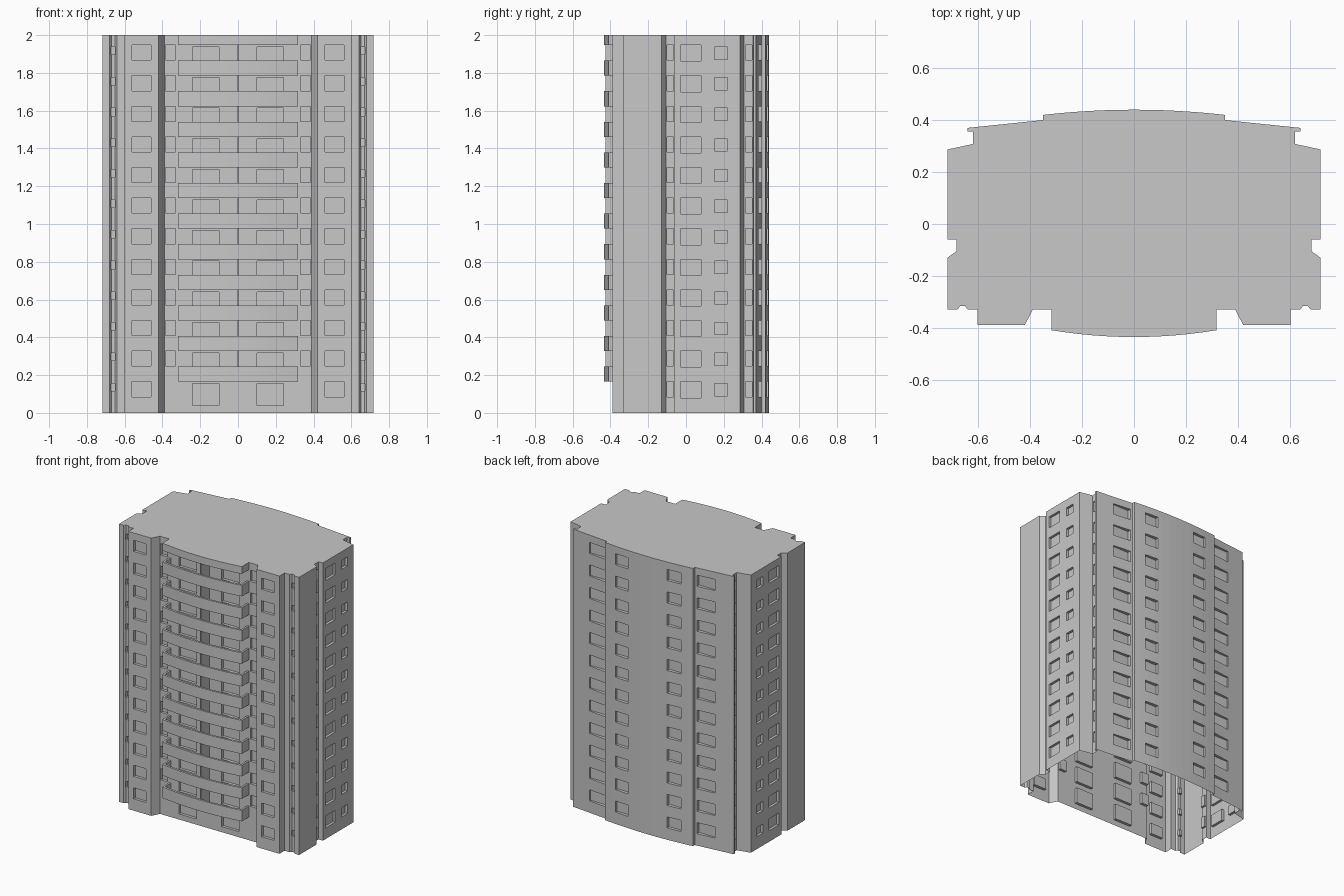
import bpy, bmesh

if "Cube" in bpy.data.objects:
    bpy.data.objects.remove(bpy.data.objects["Cube"])

FLOORS, STEP = 12, 0.162

concrete = bpy.data.materials.new("light grey concrete")
concrete.use_nodes = True
grey = (0.58, 0.58, 0.58, 1)
concrete.diffuse_color = grey
concrete.node_tree.nodes["Principled BSDF"].inputs["Base Color"].default_value = grey


def add_prism(bm, outline, z0, z1):
    """Extrude a plan outline from z0 to z1."""
    face = bm.faces.new([bm.verts.new((x, y, z0)) for x, y in outline])
    top = bmesh.ops.extrude_face_region(bm, geom=[face])["geom"]
    bmesh.ops.translate(bm, vec=(0, 0, z1 - z0),
                        verts=[v for v in top if isinstance(v, bmesh.types.BMVert)])


def add_box(bm, x0, x1, y0, y1, z0, z1):
    add_prism(bm, [(x0, y0), (x1, y0), (x1, y1), (x0, y1)], z0, z1)


def make_object(name, bm):
    bmesh.ops.recalc_face_normals(bm, faces=bm.faces)
    mesh = bpy.data.meshes.new(name)
    bm.to_mesh(mesh)
    bm.free()
    mesh.materials.append(concrete)
    obj = bpy.data.objects.new(name, mesh)
    bpy.context.collection.objects.link(obj)
    return obj


def arc(half, y_mid, rise, n=12):
    """Shallow curve from -half to +half."""
    xs = [half * (2 * i / n - 1) for i in range(n + 1)]
    return [(x, y_mid + rise * (x / half) ** 2) for x in xs]


# Tower body: half plan mirrored, with grooves, pillars and a bowed back
half_plan = [(0.39, -0.33), (0.42, -0.388), (0.602, -0.388), (0.602, -0.33),
             (0.64, -0.33), (0.65, -0.316), (0.67, -0.316), (0.68, -0.33),
             (0.718, -0.33), (0.718, -0.13), (0.684, -0.105), (0.684, -0.06),
             (0.718, -0.06), (0.718, 0.287), (0.62, 0.308), (0.62, 0.356),
             (0.64, 0.357), (0.64, 0.37), (0.35, 0.4)]
plan = half_plan + arc(0.35, 0.44, -0.02)[::-1] + [(-x, y) for x, y in half_plan[::-1]]
bm = bmesh.new()
add_prism(bm, plan, 0, 2)
body = make_object("tower_body", bm)

# Window openings per floor: x range, y range, z range, first floor
openings = [
    (0.46, 0.56, -0.45, -0.368, 0.085, 0.165, 0),    # pillar windows
    (0.33, 0.385, -0.45, -0.31, 0.085, 0.165, 1),    # side windows by balconies
    (0.10, 0.24, -0.45, -0.31, 0.04, 0.155, 0),      # balcony doors
    (0.648, 0.672, -0.45, -0.3, 0.115, 0.155, 0),    # corner slits
    (0.70, 0.8, -0.03, 0.08, 0.08, 0.165, 0),        # large side windows
    (0.70, 0.8, 0.15, 0.22, 0.09, 0.155, 0),         # small side windows
    (0.67, 0.7, -0.1, -0.065, 0.085, 0.165, 0),      # side groove windows
    (0.605, 0.63, 0.315, 0.35, 0.085, 0.165, 0),     # rear notch windows
    (0.155, 0.26, 0.412, 0.5, 0.085, 0.165, 0),      # rear middle windows
    (0.365, 0.5, 0.373, 0.5, 0.085, 0.165, 0),       # rear outer windows
]
bm = bmesh.new()
for x0, x1, y0, y1, z0, z1, first in openings:
    for floor in range(first, FLOORS):
        z = floor * STEP
        add_box(bm, x0, x1, y0, y1, z + z0, z + z1)
        add_box(bm, -x1, -x0, y0, y1, z + z0, z + z1)
cutter = make_object("window_cutter", bm)
cutter.hide_render = True

cut = body.modifiers.new("windows", 'BOOLEAN')
cut.operation, cut.solver, cut.object = 'DIFFERENCE', 'EXACT', cutter
bpy.context.view_layer.objects.active = body
bpy.ops.object.modifier_apply(modifier=cut.name)
bpy.data.objects.remove(cutter)

# The shell is open underneath
bm = bmesh.new()
bm.from_mesh(body.data)
under = [f for f in bm.faces if all(v.co.z < 0.001 for v in f.verts)]
bmesh.ops.delete(bm, geom=under, context='FACES')
bm.to_mesh(body.data)
bm.free()

# Bowed balconies: floor slab and hollow parapet, repeated up the front
WALL = -0.33
outer = [(-0.317, WALL)] + arc(0.317, -0.435, 0.026) + [(0.317, WALL)]
inner = [(-0.303, WALL)] + arc(0.303, -0.42, 0.025) + [(0.303, WALL)]
bm = bmesh.new()
add_prism(bm, outer + inner[::-1], 0.165, 0.245)
add_prism(bm, inner, 0.165, 0.18)
balconies = make_object("balconies", bm)
stack = balconies.modifiers.new("floors", 'ARRAY')
stack.count = FLOORS - 1
stack.use_relative_offset = False
stack.use_constant_offset = True
stack.constant_offset_displace = (0, 0, STEP)

# Roof canopy over the top balcony
bm = bmesh.new()
add_prism(bm, outer, 1.947, 2)
make_object("roof_canopy", bm)

# Thin wall between the two balcony halves
bm = bmesh.new()
add_box(bm, -0.004, 0.004, -0.425, WALL, 0.17, 1.95)
make_object("balcony_divider", bm)
